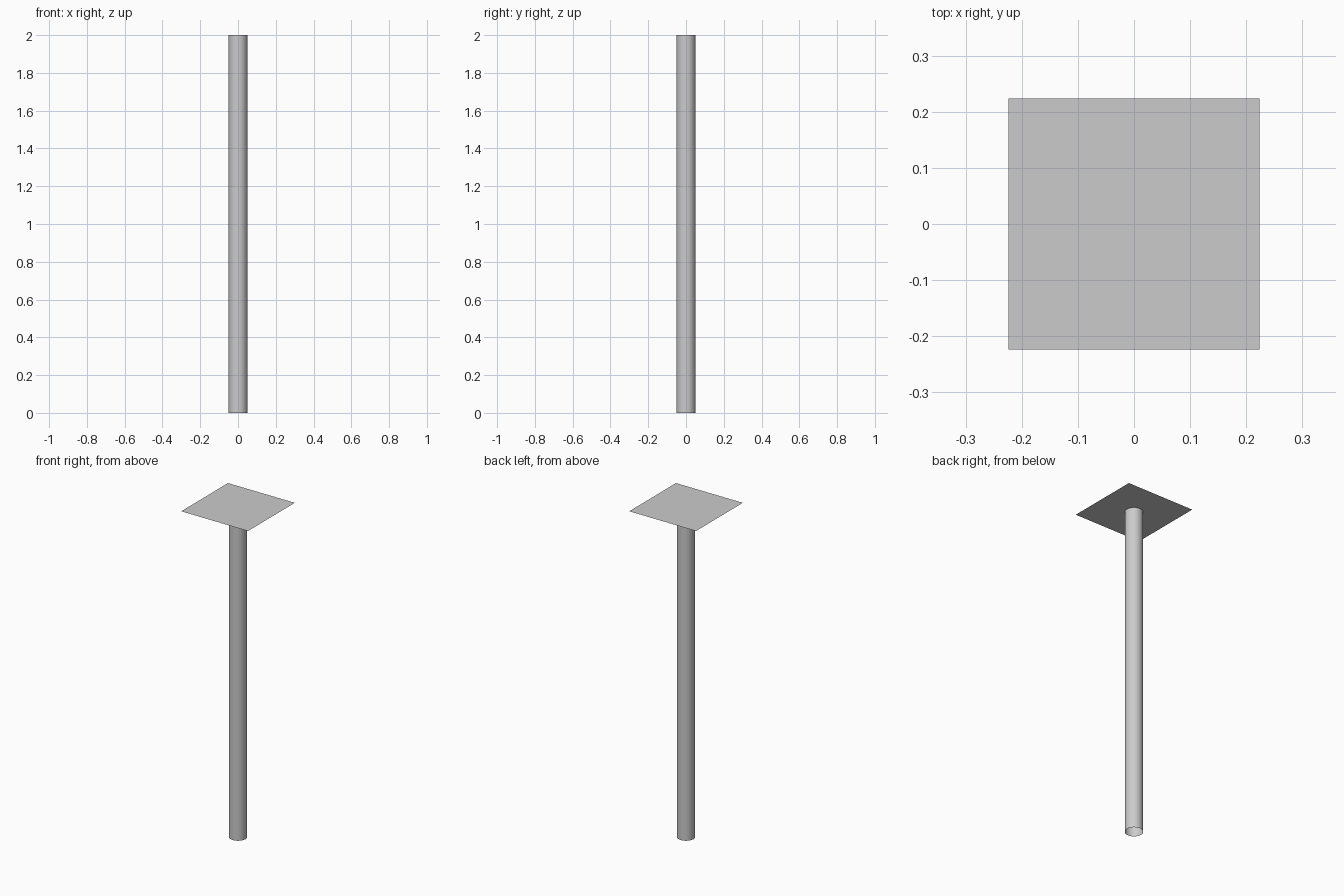
import bpy

if "Cube" in bpy.data.objects:
    bpy.data.objects.remove(bpy.data.objects["Cube"])

HEIGHT = 2.0
POLE_RADIUS = 0.05
PLATE_SIZE = 0.448

# Pole: smooth, open-ended tube
bpy.ops.mesh.primitive_cylinder_add(vertices=32, radius=POLE_RADIUS, depth=HEIGHT,
                                    end_fill_type='NOTHING',
                                    location=(0, 0, HEIGHT / 2))
pole = bpy.context.object
pole.name = "pole"
bpy.ops.object.shade_smooth_by_angle()

# Top plate: thin flat square resting on the pole
bpy.ops.mesh.primitive_plane_add(size=PLATE_SIZE, location=(0, 0, HEIGHT))
bpy.context.object.name = "top_plate"
